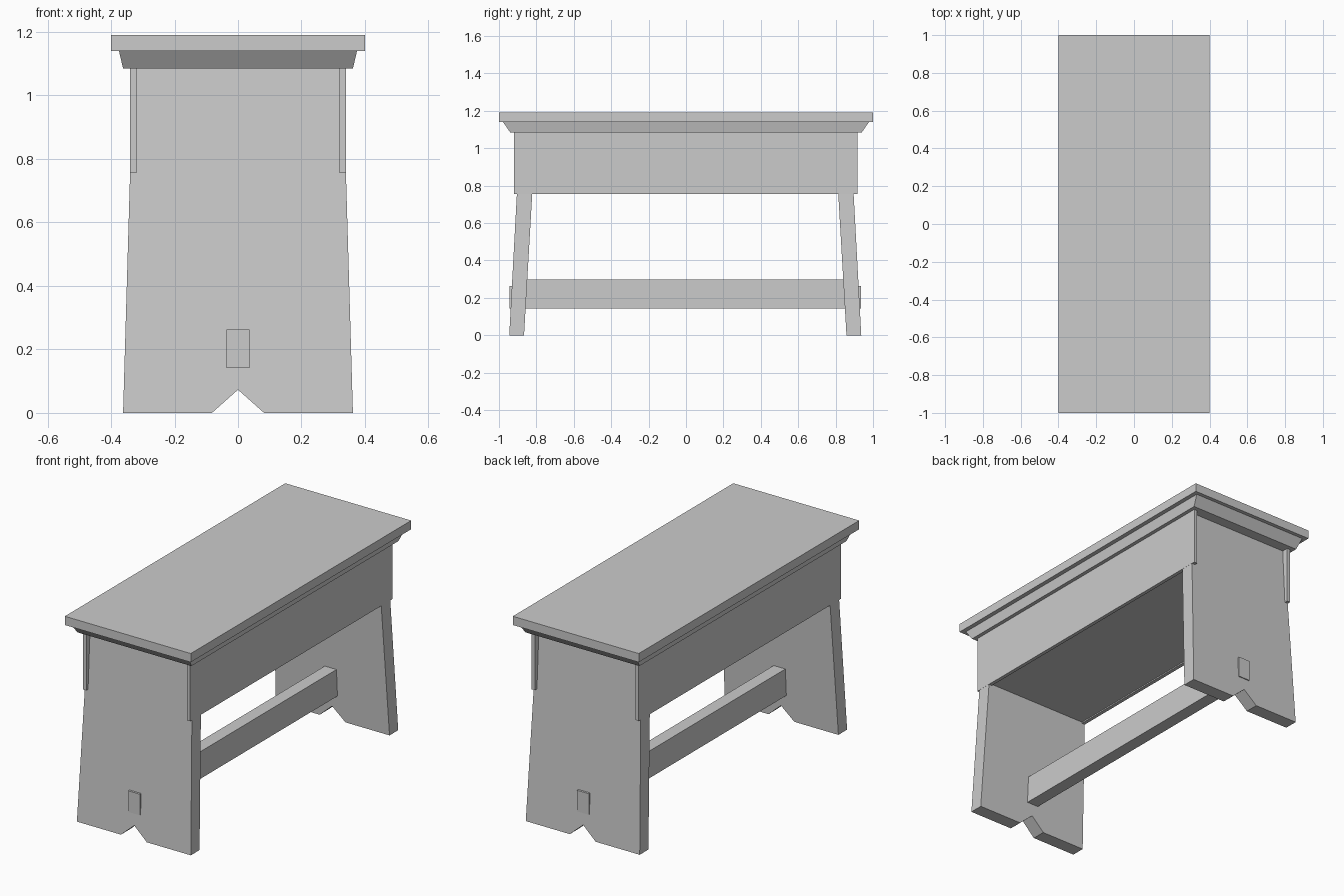
import bpy
import bmesh

if "Cube" in bpy.data.objects:
    bpy.data.objects.remove(bpy.data.objects["Cube"])

Y0 = -0.004  # slight offset of the base under the seat


def make(name, verts, faces):
    mesh = bpy.data.meshes.new(name)
    mesh.from_pydata(verts, [], faces)
    bm = bmesh.new()
    bm.from_mesh(mesh)
    bmesh.ops.recalc_face_normals(bm, faces=bm.faces)
    bm.to_mesh(mesh)
    bm.free()
    obj = bpy.data.objects.new(name, mesh)
    bpy.context.collection.objects.link(obj)
    return obj


def loft(name, ring_a, ring_b):
    """Solid between two matching outlines."""
    n = len(ring_a)
    sides = [(i, (i + 1) % n, n + (i + 1) % n, n + i) for i in range(n)]
    caps = [tuple(range(n)), tuple(range(n, 2 * n))]
    return make(name, ring_a + ring_b, sides + caps)


def rect(hx, y1, y2, z, cx=0):
    return [(cx - hx, y1, z), (cx + hx, y1, z), (cx + hx, y2, z), (cx - hx, y2, z)]


def box(name, cx, hx, y1, y2, z1, z2):
    return loft(name, rect(hx, y1, y2, z1, cx), rect(hx, y1, y2, z2, cx))


# Seat board and the flared moulding beneath it
box("seat", 0, 0.40, -1, 1, 1.14, 1.19)
loft("seat_moulding", rect(0.362, -0.94, 0.94, 1.085), rect(0.375, -0.978, 0.978, 1.14))

# Leg boards: splayed, notched at the foot, rebated for the aprons
half = [(0, 0.073), (0.082, 0), (0.362, 0), (0.34, 0.755), (0.32, 0.755), (0.32, 1.085)]
outline = half + [(-x, z) for x, z in reversed(half[1:])]
for name, s in (("front_leg", -1), ("back_leg", 1)):
    outer = [(x, Y0 + s * (0.941 - 0.054 * z), z) for x, z in outline]
    inner = [(x, Y0 + s * (0.862 - 0.058 * z), z) for x, z in outline]
    loft(name, outer, inner)
    # Tenon end poking through the leg
    y1, y2 = sorted((Y0 + s * 0.84, Y0 + s * 0.939))
    box(name + "_tenon", 0, 0.037, y1, y2, 0.142, 0.263)

# Side aprons
for name, s in (("left_apron", -1), ("right_apron", 1)):
    box(name, s * 0.33, 0.0105, -0.92, 0.916, 0.755, 1.085)

# Floor of the compartment between the aprons
box("compartment_floor", 0, 0.32, -0.822, 0.814, 0.762, 0.785)

# Stretcher between the legs
box("stretcher", 0, 0.037, -0.855, 0.847, 0.142, 0.298)
